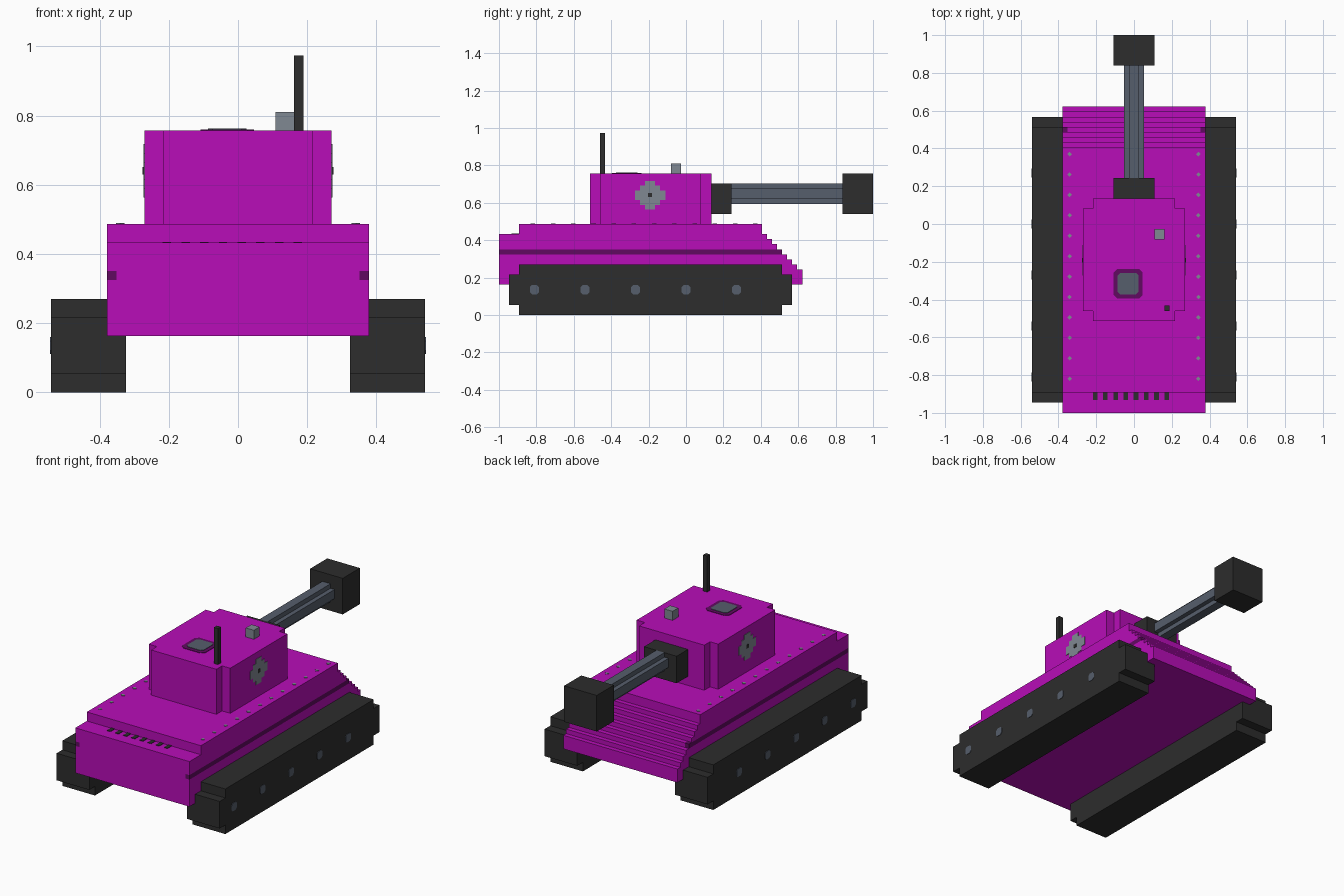
import bpy, bmesh
from mathutils import Vector

V = 1 / 37          # one block of the grid; all sizes below are in blocks
THIN = 0.1          # thickness of painted plates

cube = bpy.data.objects.get("Cube")
if cube:
    bpy.data.objects.remove(cube)


def material(name, r, g, b):
    m = bpy.data.materials.new(name)
    m.use_nodes = True
    m.diffuse_color = (r, g, b, 1)
    m.node_tree.nodes["Principled BSDF"].inputs["Base Color"].default_value = (r, g, b, 1)
    return m


MAGENTA = material("magenta", 0.48, 0.004, 0.48)
PLUM = material("dark plum", 0.12, 0.003, 0.12)
BLACK = material("charcoal", 0.026, 0.026, 0.026)
SLATE = material("slate", 0.093, 0.112, 0.15)
GREY = material("light grey", 0.216, 0.246, 0.287)


def prism(name, points, axis, lo, hi, *mats):
    """Extrude a flat outline along an axis from lo to hi."""
    def place(p, d):
        co = list(p)
        co.insert("xyz".index(axis), d)
        return Vector(co) * V
    bm = bmesh.new()
    a = [bm.verts.new(place(p, lo)) for p in points]
    b = [bm.verts.new(place(p, hi)) for p in points]
    bm.faces.new(a)
    bm.faces.new(b)
    for i in range(len(a)):
        j = (i + 1) % len(a)
        bm.faces.new((a[i], a[j], b[j], b[i]))
    bmesh.ops.recalc_face_normals(bm, faces=bm.faces)
    mesh = bpy.data.meshes.new(name)
    bm.to_mesh(mesh)
    bm.free()
    for m in mats:
        mesh.materials.append(m)
    ob = bpy.data.objects.new(name, mesh)
    bpy.context.collection.objects.link(ob)
    return ob


def rect(x0, x1, y0, y1):
    return [(x0, y0), (x1, y0), (x1, y1), (x0, y1)]


def notched(x0, x1, y0, y1, n):
    """Rectangle with a square of side n missing at each corner."""
    return [(x0 + n, y0), (x1 - n, y0), (x1 - n, y0 + n), (x1, y0 + n),
            (x1, y1 - n), (x1 - n, y1 - n), (x1 - n, y1), (x0 + n, y1),
            (x0 + n, y1 - n), (x0, y1 - n), (x0, y0 + n), (x0 + n, y0 + n)]


def clipped(x0, x1, y0, y1, n):
    """Rectangle with corners cut diagonally."""
    return [(x0 + n, y0), (x1 - n, y0), (x1, y0 + n), (x1, y1 - n),
            (x1 - n, y1), (x0 + n, y1), (x0, y1 - n), (x0, y0 + n)]


# Hull with a stepped slope at the gun end
outline = [(-37, 6), (23, 6)]
for i in range(8):
    outline += [(23 - i, 9 + i), (22 - i, 9 + i)]
outline += [(15, 18), (-33, 18), (-33, 16), (-37, 16)]
hull = prism("hull", outline, "x", -14, 14, MAGENTA, PLUM)

# Dark stripe along the hull sides, cut into its faces
bm = bmesh.new()
bm.from_mesh(hull.data)
for co, no in (((0, 0, 12), (0, 0, 1)), ((0, 0, 13), (0, 0, 1)),
               ((13, 0, 0), (1, 0, 0)), ((-13, 0, 0), (1, 0, 0))):
    bmesh.ops.bisect_plane(bm, geom=bm.verts[:] + bm.edges[:] + bm.faces[:],
                           plane_co=Vector(co) * V, plane_no=no, dist=1e-5)
for f in bm.faces:
    c = f.calc_center_median() / V
    if abs(c.x) > 13 and 11.9 < c.z < 13.1 and c.y < 19.1:
        f.material_index = 1
bm.to_mesh(hull.data)
bm.free()

# Tracks, wheel hubs, turret emblems and rivets on both sides
emblem = [(1, 3), (1, 2), (2, 2), (2, 1), (3, 1)]
emblem += [(x, -y) for x, y in reversed(emblem)]
emblem += [(-x, y) for x, y in reversed(emblem)]
emblem = [(x - 7.1, y * 0.95 + 23.7) for x, y in emblem]
for side, s in (("left", 1), ("right", -1)):
    prism(side + "_track", notched(-35, 21, 0, 10, 2), "x", s * 12, s * 20, BLACK)
    for i in range(5):
        y = -30 + 10 * i
        prism(f"{side}_wheel_hub_{i + 1}", clipped(y - 0.9, y + 0.9, 4.1, 5.9, 0.4),
              "x", s * 20, s * (20 + THIN), SLATE)
    prism(side + "_turret_emblem", emblem, "x", s * 10, s * (10 + THIN), GREY)
    prism(side + "_emblem_centre", rect(-7.5, -6.7, 23.3, 24.1), "x",
          s * 10, s * (10 + 2 * THIN), BLACK)
    for i in range(12):
        x, y, r = s * 12.6, 13.7 - 4 * i, 0.45
        prism(f"{side}_rivet_{i + 1}", [(x - r, y), (x, y - r), (x + r, y), (x, y + r)],
              "z", 18, 18 + THIN, GREY)

# Vent slots on the lower deck
for i in range(8):
    x = -7.6 + 2 * i
    prism(f"vent_{i + 1}", rect(x - 0.45, x + 0.45, -34.5, -33), "z", 16, 16 + THIN, BLACK)

# Turret and its roof fittings
prism("turret", notched(-10, 10, -19, 5, 2), "z", 18, 28, MAGENTA)
prism("hatch_rim", clipped(-4, 1.7, -14.6, -8.8, 0.7), "z", 28, 28 + THIN, PLUM)
prism("hatch_lid", clipped(-3.2, 0.9, -13.8, -9.6, 0.5), "z", 28, 28 + 2 * THIN, SLATE)
prism("sight", rect(4, 6, -3, -1), "z", 28, 30, GREY)
prism("antenna", rect(6, 7, -17, -16), "z", 28, 36, BLACK)

# Gun
prism("gun_mantlet", rect(-4, 4, 20, 26), "y", 5, 9, BLACK)
prism("gun_barrel", notched(-2, 2, 22, 26, 1), "y", 9, 31, SLATE)
prism("gun_muzzle", rect(-4, 4, 20, 28), "y", 31, 37, BLACK)
